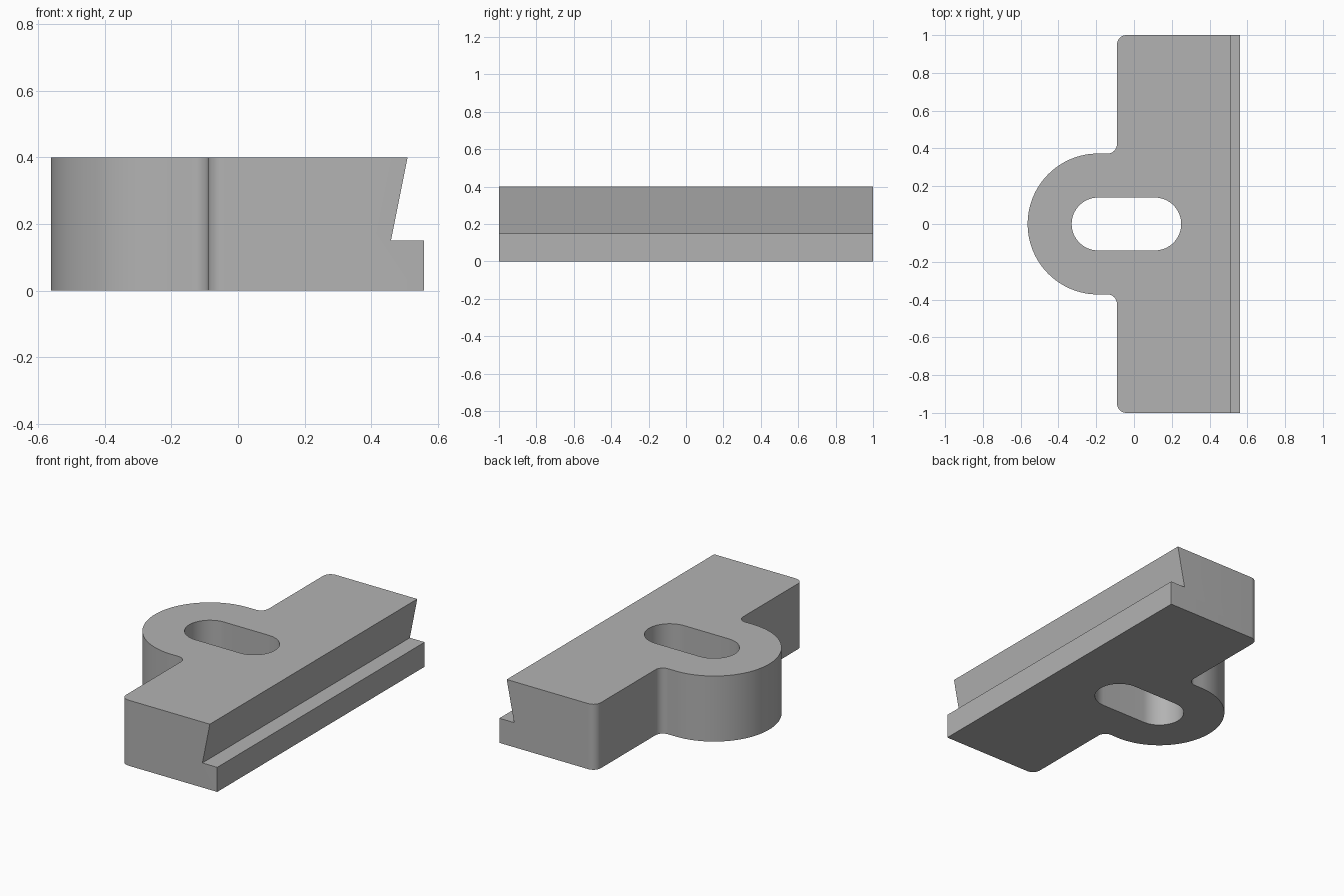
import bpy
import bmesh
from math import radians, cos, sin
from mathutils import Vector

cube = bpy.data.objects.get("Cube")
if cube:
    bpy.data.objects.remove(cube, do_unlink=True)

HEIGHT = 0.4
END_X = 0.56          # outer edge of the rail lip
SHOULDER_X = -0.09    # back wall of the bar
BOSS_X = -0.19        # centre of the rounded boss
BOSS_R = 0.373
ROUND = 0.05

metal = bpy.data.materials.new("plain grey")
metal.use_nodes = True
grey = (0.45, 0.45, 0.45, 1)
metal.diffuse_color = grey
metal.node_tree.nodes["Principled BSDF"].inputs["Base Color"].default_value = grey


def arc(cx, cy, radius, start, end, steps):
    """Points along an arc, angles in degrees."""
    angles = [radians(start + (end - start) * i / steps) for i in range(steps + 1)]
    return [(cx + radius * cos(a), cy + radius * sin(a)) for a in angles]


def prism(name, points, sweep):
    """Extrude a closed planar profile along a vector."""
    bm = bmesh.new()
    face = bm.faces.new([bm.verts.new(p) for p in points])
    swept = bmesh.ops.extrude_face_region(bm, geom=[face])["geom"]
    moved = [g for g in swept if isinstance(g, bmesh.types.BMVert)]
    bmesh.ops.translate(bm, verts=moved, vec=Vector(sweep))
    bmesh.ops.recalc_face_normals(bm, faces=bm.faces)
    mesh = bpy.data.meshes.new(name)
    bm.to_mesh(mesh)
    bm.free()
    mesh.materials.append(metal)
    obj = bpy.data.objects.new(name, mesh)
    bpy.context.collection.objects.link(obj)
    return obj


def cut(target, cutter):
    """Subtract the cutter and discard it."""
    cutter.hide_render = True
    mod = target.modifiers.new("cut", 'BOOLEAN')
    mod.operation = 'DIFFERENCE'
    mod.solver = 'EXACT'
    mod.object = cutter
    bpy.context.view_layer.objects.active = target
    bpy.ops.object.modifier_apply(modifier=mod.name)
    bpy.data.objects.remove(cutter, do_unlink=True)


# Body outline: half is drawn, then mirrored across y
half = [(END_X, 1)]
half += arc(SHOULDER_X + ROUND, 1 - ROUND, ROUND, 90, 180, 10)
half += arc(SHOULDER_X - ROUND, BOSS_R + ROUND, ROUND, 0, -90, 10)
half += arc(BOSS_X, 0, BOSS_R, 90, 180, 32)
outline = half + [(x, -y) for x, y in reversed(half[:-1])]
body = prism("clamp_body", [(x, y, 0) for x, y in outline], (0, 0, HEIGHT))

# Through slot
slot = arc(BOSS_X + 0.3, 0, 0.14, -90, 90, 32) + arc(BOSS_X, 0, 0.14, 90, 270, 32)
cut(body, prism("slot_cutter", [(x, y, -0.1) for x, y in slot], (0, 0, 0.6)))

# Undercut dovetail edge above the lip
dovetail = [(0.46, 0.15), (0.7, 0.15), (0.7, 0.5), (0.53, 0.5)]
cut(body, prism("dovetail_cutter", [(x, -1.2, z) for x, z in dovetail], (0, 2.4, 0)))

# Smooth rounded walls, crisp edges elsewhere
bpy.ops.object.select_all(action='DESELECT')
body.select_set(True)
bpy.context.view_layer.objects.active = body
bpy.ops.object.shade_smooth_by_angle(angle=radians(30))
